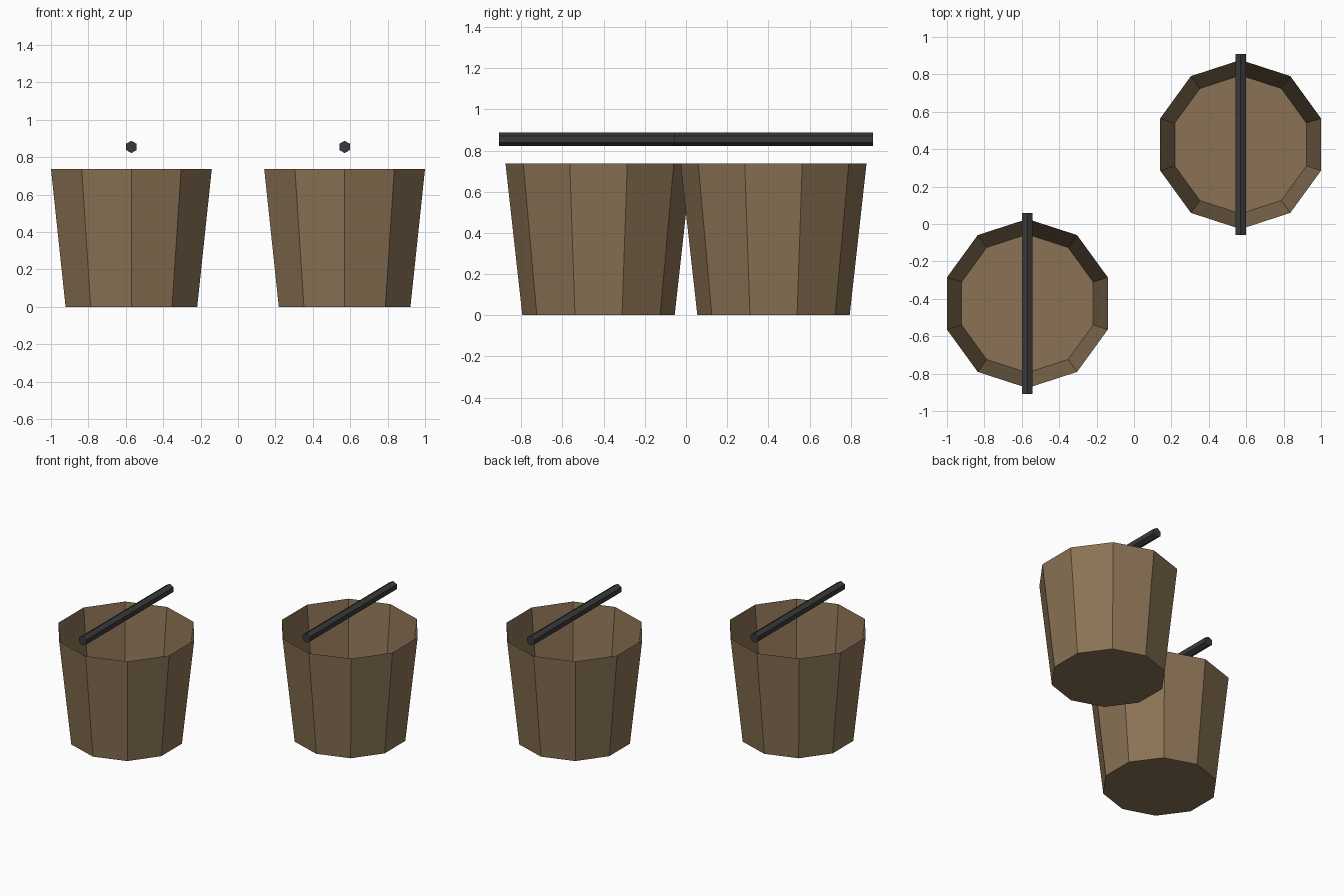
import bpy, bmesh, math

if "Cube" in bpy.data.objects:
    bpy.data.objects.remove(bpy.data.objects["Cube"])


def material(name, rgb):
    m = bpy.data.materials.new(name)
    m.diffuse_color = (*rgb, 1)
    m.use_nodes = True
    m.node_tree.nodes["Principled BSDF"].inputs["Base Color"].default_value = m.diffuse_color
    return m


def finish(name, bm, mat, loc):
    me = bpy.data.meshes.new(name)
    bm.to_mesh(me)
    bm.free()
    me.materials.append(mat)
    ob = bpy.data.objects.new(name, me)
    ob.location = loc
    bpy.context.collection.objects.link(ob)
    return ob


def tapered_prism(sides, r_bottom, r_top, height, open_top=False):
    """Flat-sided tube along z with a corner on +y; closed below, optionally open above."""
    bm = bmesh.new()
    rings = []
    for r, z in ((r_bottom, 0), (r_top, height)):
        angles = [math.pi / 2 + math.tau * i / sides for i in range(sides)]
        rings.append([bm.verts.new((r * math.cos(a), r * math.sin(a), z)) for a in angles])
    low, high = rings
    for i in range(sides):
        j = (i + 1) % sides
        bm.faces.new((low[i], low[j], high[j], high[i]))
    bm.faces.new(low[::-1])
    if not open_top:
        bm.faces.new(high)
    return bm


wood = material("wood", (0.258, 0.171, 0.091))
iron = material("dark_iron", (0.042, 0.042, 0.045))

HANDLE_LEN = 0.966

for side, s in (("left", -1), ("right", 1)):
    x, y = 0.57 * s, 0.425 * s
    # Open ten-sided bucket
    finish(f"{side}_bucket", tapered_prism(10, 0.37, 0.452, 0.737, True), wood, (x, y, 0))
    # Six-sided bar handle lying along y above the rim
    bar = finish(f"{side}_handle", tapered_prism(6, 0.033, 0.033, HANDLE_LEN), iron,
                 (x, y + HANDLE_LEN / 2, 0.855))
    bar.rotation_euler.x = math.pi / 2
